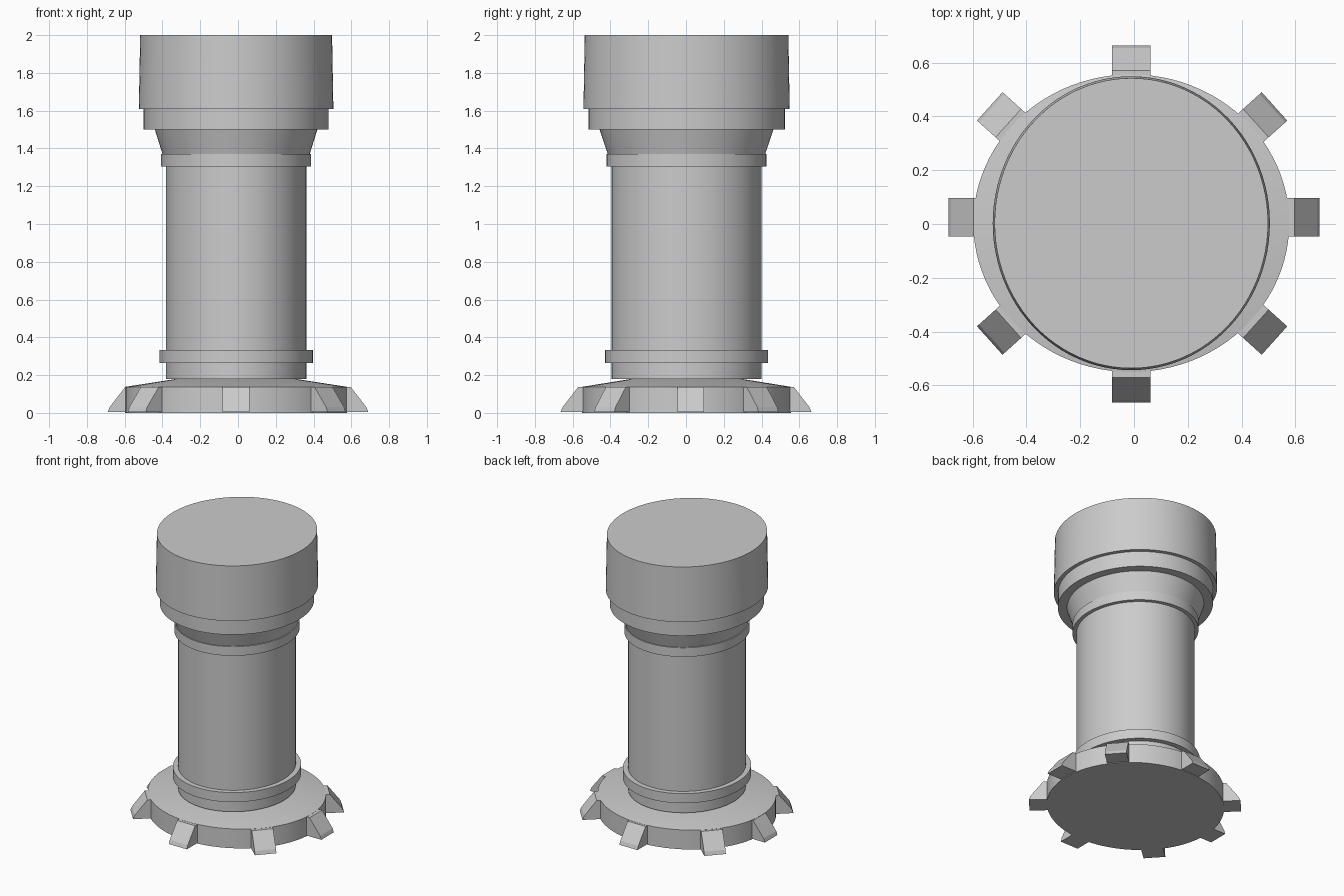
import bpy, bmesh, math
from mathutils import Matrix

if "Cube" in bpy.data.objects:
    bpy.data.objects.remove(bpy.data.objects["Cube"])

CX, CY = -0.01, 0.003


def finish(name, bm, smooth):
    bmesh.ops.recalc_face_normals(bm, faces=bm.faces[:])
    mesh = bpy.data.meshes.new(name)
    bm.to_mesh(mesh)
    bm.free()
    ob = bpy.data.objects.new(name, mesh)
    bpy.context.collection.objects.link(ob)
    if smooth:
        bpy.ops.object.select_all(action='DESELECT')
        ob.select_set(True)
        bpy.context.view_layer.objects.active = ob
        bpy.ops.object.shade_smooth_by_angle(angle=math.radians(30))
    return ob


def turned(name, profile, segs=96):
    """Closed elliptical solid from (x radius, y radius, z) sections."""
    bm = bmesh.new()
    rings = []
    for rx, ry, z in profile:
        rings.append([bm.verts.new((CX + rx * math.cos(2 * math.pi * i / segs),
                                    CY + ry * math.sin(2 * math.pi * i / segs), z))
                      for i in range(segs)])
    for a, b in zip(rings, rings[1:]):
        for i in range(segs):
            j = (i + 1) % segs
            bm.faces.new((a[i], a[j], b[j], b[i]))
    bm.faces.new(rings[0][::-1])
    bm.faces.new(rings[-1])
    return finish(name, bm, True)


def tooth(name, tip_x, tip_y, angle, width=0.142):
    """Wedge with its outer lower edge centred on the tip, facing along angle."""
    side = [(-0.17, 0.004), (0, 0.004), (-0.01, 0.03), (-0.093, 0.137), (-0.17, 0.137)]
    bm = bmesh.new()
    face = bm.faces.new([bm.verts.new((x, -width / 2, z)) for x, z in side])
    ext = bmesh.ops.extrude_face_region(bm, geom=[face])
    bmesh.ops.translate(bm, vec=(0, width, 0),
                        verts=[v for v in ext['geom'] if isinstance(v, bmesh.types.BMVert)])
    bm.transform(Matrix.Translation((tip_x, tip_y, 0))
                 @ Matrix.Rotation(math.radians(angle), 4, 'Z'))
    return finish(name, bm, False)


# Base disc with a shallow cone on top
turned("base_disc", [(0.587, 0.553, 0), (0.587, 0.553, 0.138), (0.322, 0.298, 0.179)])

# Shaft and its two collars
turned("shaft", [(0.372, 0.397, 0.18), (0.372, 0.397, 1.34)])
turned("lower_collar", [(0.406, 0.432, 0.265), (0.406, 0.432, 0.333)])
turned("upper_collar", [(0.397, 0.423, 1.305), (0.397, 0.423, 1.37)])

# Flared neck, rim and cap
turned("flared_neck", [(0.388, 0.415, 1.365), (0.43, 0.46, 1.5)])
turned("cap_rim", [(0.489, 0.52, 1.5), (0.489, 0.52, 1.61)])
turned("cap", [(0.515, 0.546, 1.61), (0.508, 0.539, 2.0)])

# Eight teeth around the base
tooth("right_tooth", 0.69, 0.025, 0)
tooth("left_tooth", -0.69, 0.025, 180)
tooth("back_tooth", -0.01, 0.664, 90)
tooth("front_tooth", -0.01, -0.664, -90)
for sx in (1, -1):
    for sy in (1, -1):
        name = ("back" if sy > 0 else "front") + ("_right" if sx > 0 else "_left") + "_tooth"
        tooth(name, -0.007 + sx * 0.529, 0.002 + sy * 0.435,
              math.degrees(math.atan2(sy * 0.67, sx * 0.745)))
